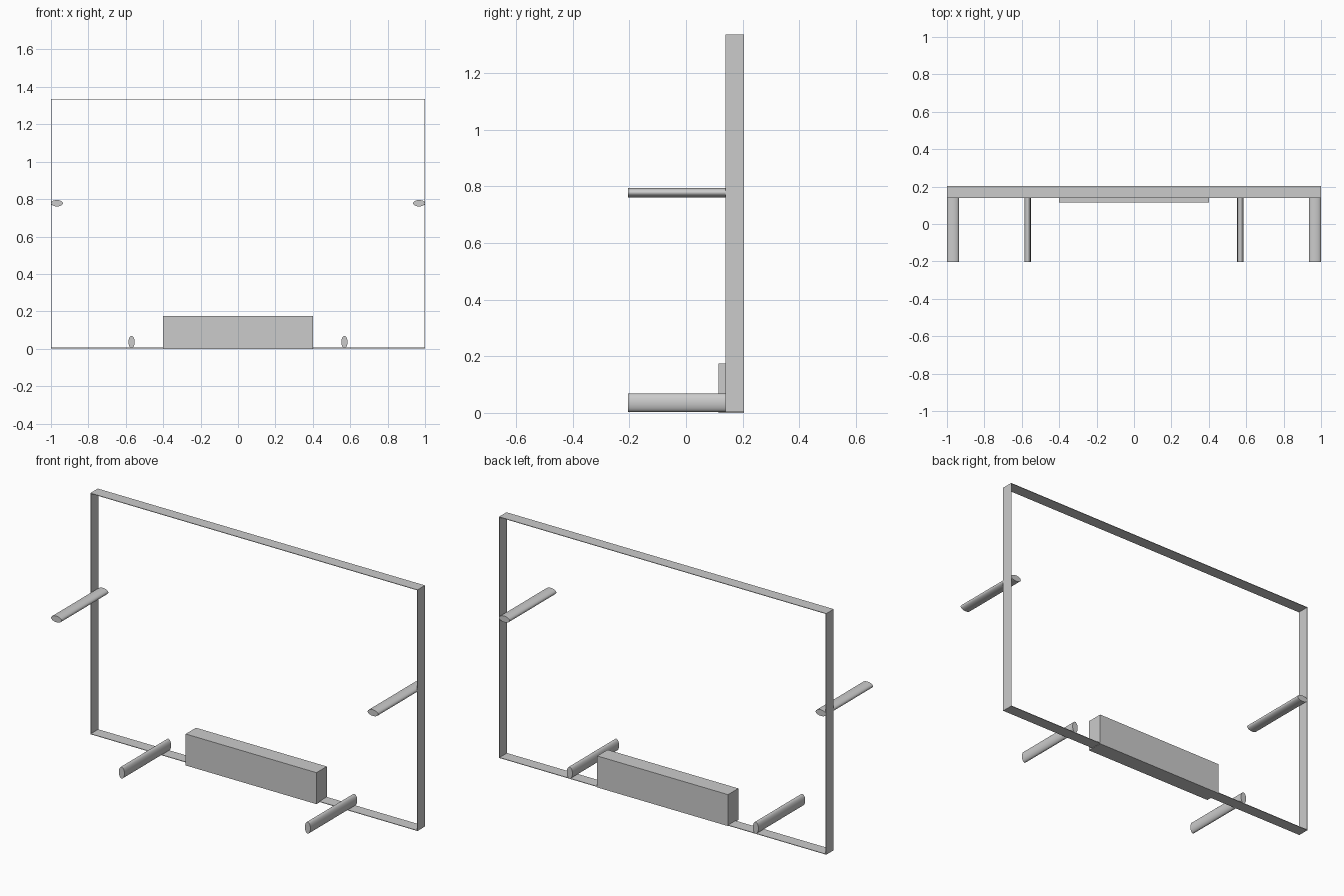
import bpy
import bmesh
from math import radians

if "Cube" in bpy.data.objects:
    bpy.data.objects.remove(bpy.data.objects["Cube"])

FRONT, BACK = -0.204, 0.204


def box(name, lo, hi):
    bpy.ops.mesh.primitive_cube_add(size=1, location=[(a + b) / 2 for a, b in zip(lo, hi)])
    ob = bpy.context.object
    ob.name = name
    ob.scale = [b - a for a, b in zip(lo, hi)]
    bpy.ops.object.transform_apply(location=False, rotation=False, scale=True)
    return ob


def oval_rod(name, x, z, rx, rz):
    """Elliptical rod running from front to back."""
    bpy.ops.mesh.primitive_cylinder_add(vertices=48, radius=1, depth=BACK - FRONT,
                                        rotation=(radians(90), 0, 0))
    ob = bpy.context.object
    ob.name = name
    bpy.ops.object.transform_apply(location=False, rotation=True, scale=False)
    ob.scale = (rx, 1, rz)
    ob.location = (x, 0, z)
    bpy.ops.object.transform_apply(location=False, rotation=False, scale=True)
    bpy.ops.object.shade_smooth_by_angle(angle=radians(40))
    return ob


# Thin rectangular band, open at front and back
X, Z0, Z1 = 0.999, 0.004, 1.334
corners = [(-X, Z0), (X, Z0), (X, Z1), (-X, Z1)]
bm = bmesh.new()
rings = [[bm.verts.new((x, y, z)) for x, z in corners] for y in (0.139, BACK)]
for i in range(4):
    j = (i + 1) % 4
    bm.faces.new((rings[0][i], rings[0][j], rings[1][j], rings[1][i]))
bmesh.ops.recalc_face_normals(bm, faces=bm.faces)
mesh = bpy.data.meshes.new("frame_band")
bm.to_mesh(mesh)
bm.free()
band = bpy.data.objects.new("frame_band", mesh)
bpy.context.collection.objects.link(band)
solid = band.modifiers.new("thickness", "SOLIDIFY")
solid.thickness = 0.003
solid.offset = 0
solid.use_even_offset = True

# Low block in the middle of the bottom edge
box("bottom_block", (-0.4, 0.114, 0), (0.4, BACK, 0.174))

# Rods on each side: flat ones at the uprights, tall ones along the bottom
for side, s in (("left", -1), ("right", 1)):
    oval_rod(f"upper_rod_{side}", s * 0.968, 0.778, 0.032, 0.017)
    oval_rod(f"lower_rod_{side}", s * 0.569, 0.036, 0.017, 0.032)
